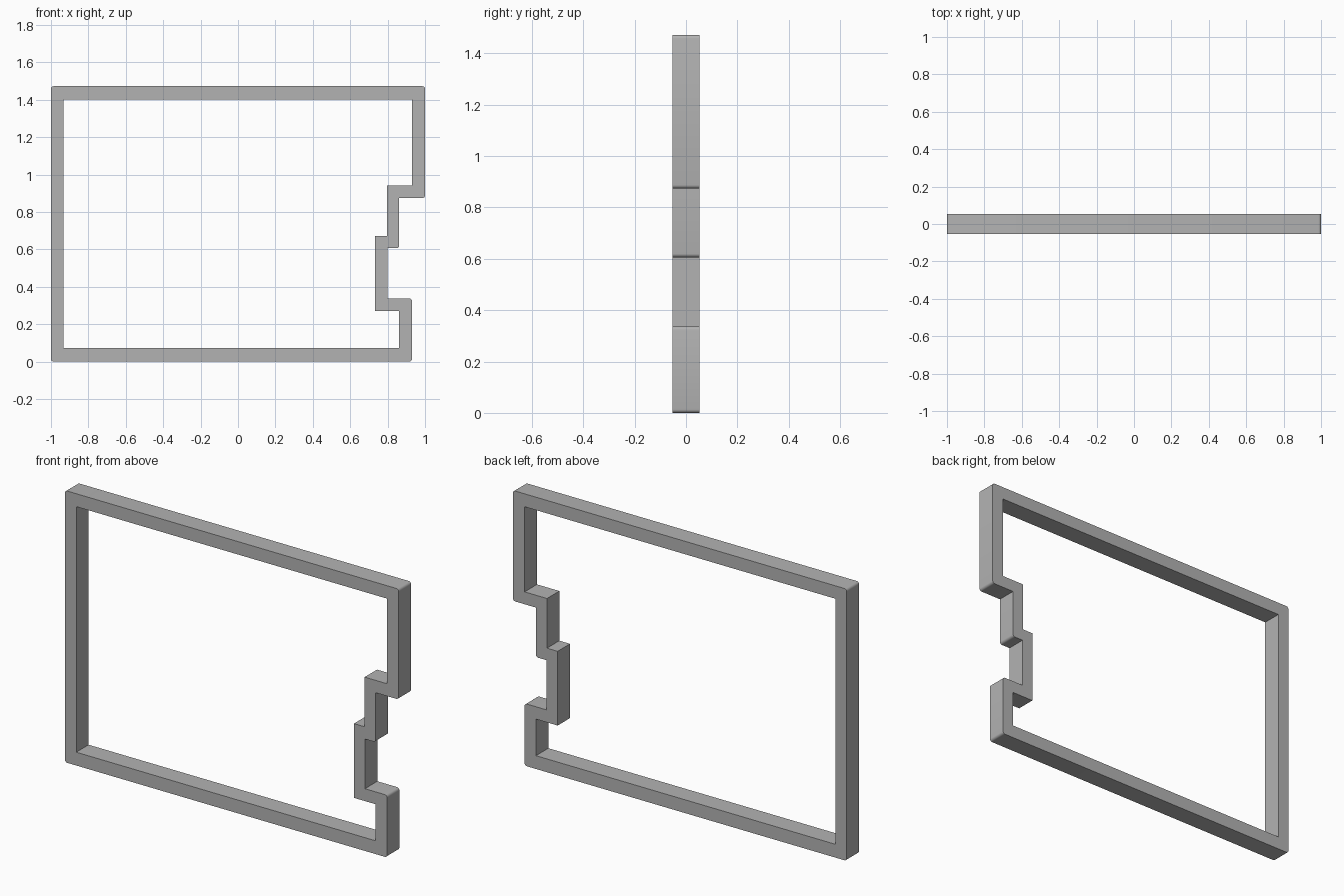
import bpy
import bmesh

cube = bpy.data.objects.get("Cube")
if cube:
    bpy.data.objects.remove(cube, do_unlink=True)

HALF_DEPTH = 0.053
CORNER = 0.014

# Matching corners of the outer and inner outlines, as (x, z)
outer = [(-1, 0), (0.93, 0), (0.93, 0.337), (0.798, 0.337), (0.798, 0.606),
         (0.862, 0.606), (0.862, 0.874), (1, 0.874), (1, 1.472), (-1, 1.472)]
inner = [(-0.932, 0.072), (0.862, 0.072), (0.862, 0.27), (0.732, 0.27), (0.732, 0.672),
         (0.796, 0.672), (0.796, 0.941), (0.93, 0.941), (0.93, 1.402), (-0.932, 1.402)]

grey = bpy.data.materials.new("plain_grey")
grey.use_nodes = True
color = (0.45, 0.45, 0.45, 1)
grey.diffuse_color = color
grey.node_tree.nodes["Principled BSDF"].inputs["Base Color"].default_value = color


def is_convex(points, i):
    """True where a counter-clockwise outline turns left."""
    (ax, az), (bx, bz), (cx, cz) = points[i - 1], points[i], points[(i + 1) % len(points)]
    return (bx - ax) * (cz - bz) - (bz - az) * (cx - bx) > 0


# Stepped frame: front and back rings joined by outer and inner walls
bm = bmesh.new()
of, ob, nf, nb = [[bm.verts.new((x, y, z)) for x, z in loop]
                  for loop in (outer, inner) for y in (-HALF_DEPTH, HALF_DEPTH)]
count = len(outer)
for i in range(count):
    j = (i + 1) % count
    for a, b in ((of, nf), (nf, nb), (nb, ob), (ob, of)):
        bm.faces.new((a[i], a[j], b[j], b[i]))
bmesh.ops.recalc_face_normals(bm, faces=bm.faces)

# Round only the outward-pointing outer corners
edges = [bm.edges.get((of[i], ob[i])) for i in range(count) if is_convex(outer, i)]
bmesh.ops.bevel(bm, geom=edges, offset=CORNER, offset_type='OFFSET',
                segments=4, profile=0.5, affect='EDGES')

mesh = bpy.data.meshes.new("stepped_frame")
bm.to_mesh(mesh)
bm.free()
mesh.materials.append(grey)
frame = bpy.data.objects.new("stepped_frame", mesh)
bpy.context.collection.objects.link(frame)

bpy.context.view_layer.objects.active = frame
frame.select_set(True)
bpy.ops.object.shade_smooth_by_angle()
